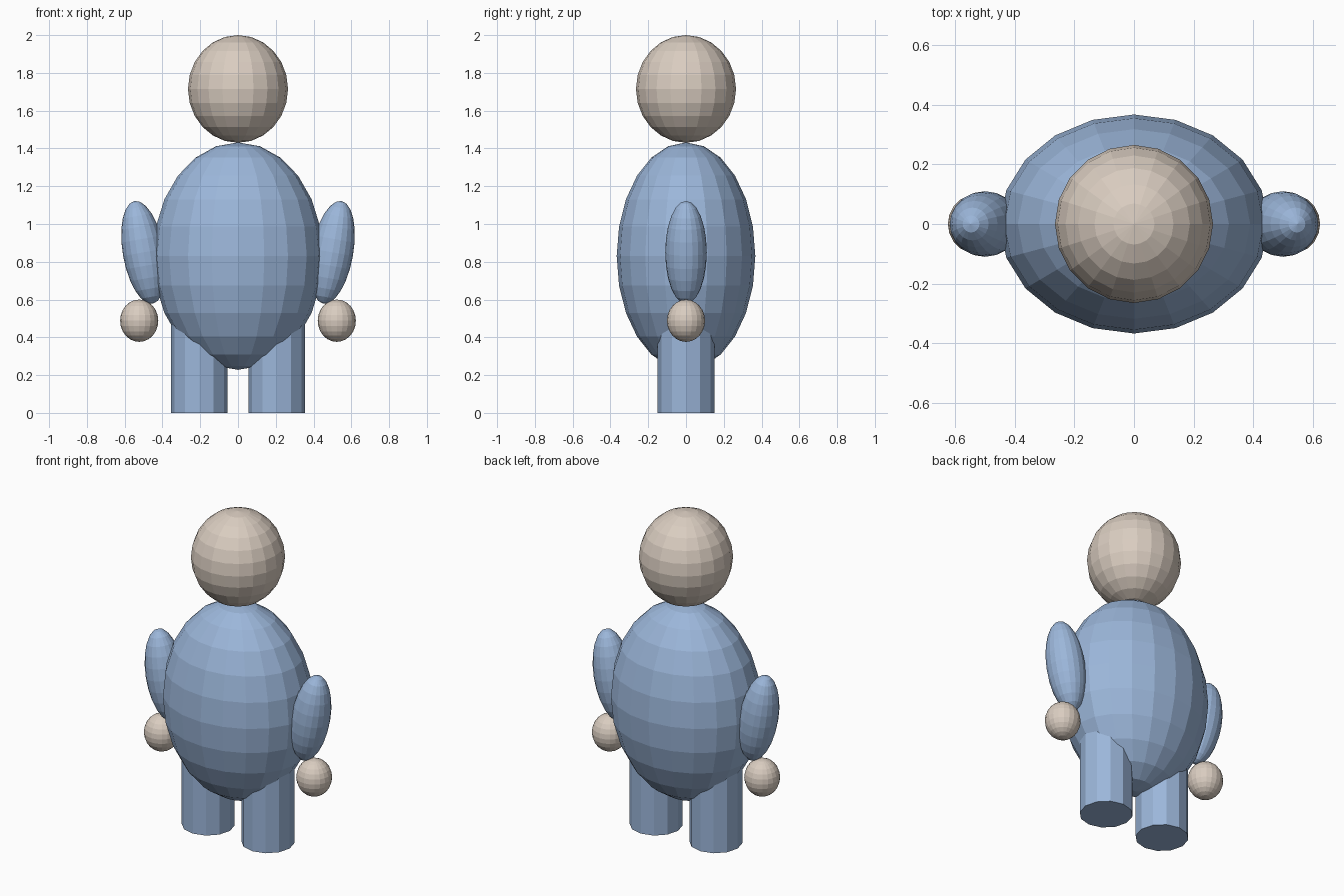
import bpy
import math

if "Cube" in bpy.data.objects:
    bpy.data.objects.remove(bpy.data.objects["Cube"])


def material(name, rgb):
    m = bpy.data.materials.new(name)
    m.diffuse_color = (*rgb, 1.0)
    m.use_nodes = True
    m.node_tree.nodes["Principled BSDF"].inputs["Base Color"].default_value = m.diffuse_color
    return m


BLUE = material("soft blue", (0.33, 0.47, 0.70))
BEIGE = material("pale beige", (0.70, 0.61, 0.53))


def ellipsoid(name, loc, radii, mat, segments=20, rings=12, tilt=0.0):
    bpy.ops.mesh.primitive_uv_sphere_add(segments=segments, ring_count=rings, radius=1,
                                         location=loc, rotation=(0, tilt, 0))
    ob = bpy.context.object
    ob.name = name
    ob.scale = radii
    ob.data.materials.append(mat)
    return ob


# Torso and head
ellipsoid("torso", (0, 0, 0.83), (0.45, 0.367, 0.602), BLUE)
ellipsoid("head", (0, 0, 1.715), (0.265, 0.265, 0.285), BEIGE)

# Limbs, one set per side
for side, s in (("left", -1), ("right", 1)):
    ellipsoid(side + "_arm", (s * 0.50, 0, 0.85), (0.11, 0.11, 0.276), BLUE,
              tilt=s * math.radians(10))
    ellipsoid(side + "_hand", (s * 0.523, 0, 0.488), (0.101, 0.101, 0.112), BEIGE)
    bpy.ops.mesh.primitive_cylinder_add(vertices=12, radius=0.15, depth=0.5,
                                        location=(s * 0.205, 0, 0.25))
    leg = bpy.context.object
    leg.name = side + "_leg"
    leg.data.materials.append(BLUE)
